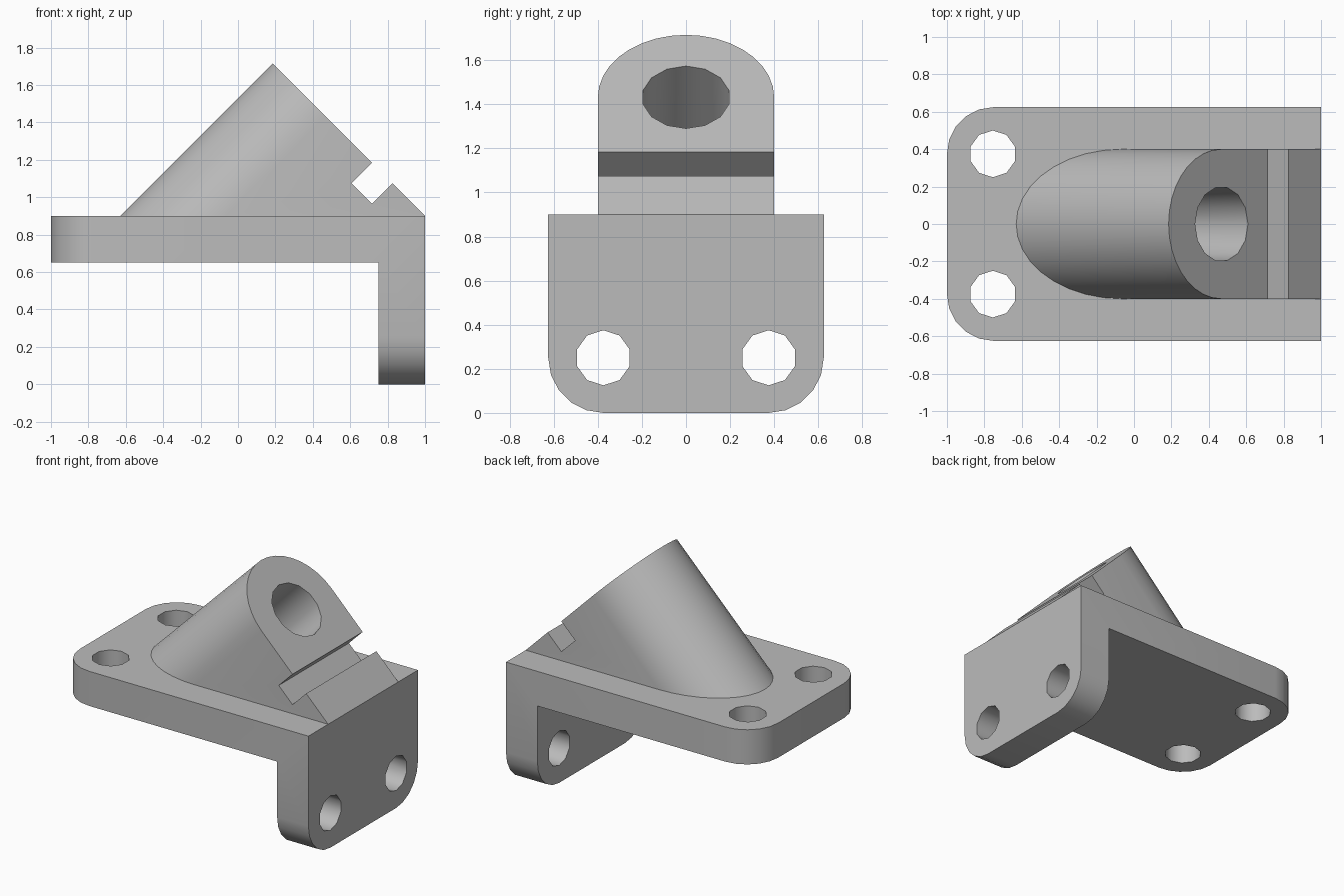
import bpy, bmesh, math
from mathutils import Vector, Matrix

cube = bpy.data.objects.get("Cube")
if cube:
    bpy.data.objects.remove(cube, do_unlink=True)

# One plain grey material
GREY = (0.5, 0.5, 0.5, 1.0)
grey = bpy.data.materials.new("light_grey")
grey.use_nodes = True
grey.diffuse_color = GREY
grey.node_tree.nodes["Principled BSDF"].inputs["Base Color"].default_value = GREY


def new_object(name, bm):
    bmesh.ops.recalc_face_normals(bm, faces=bm.faces)
    mesh = bpy.data.meshes.new(name)
    bm.to_mesh(mesh)
    bm.free()
    mesh.materials.append(grey)
    obj = bpy.data.objects.new(name, mesh)
    bpy.context.collection.objects.link(obj)
    return obj


def extrude_profile(points, direction):
    """Prism made by sweeping a flat outline along a vector."""
    bm = bmesh.new()
    face = bm.faces.new([bm.verts.new(p) for p in points])
    ext = bmesh.ops.extrude_face_region(bm, geom=[face])
    verts = [v for v in ext["geom"] if isinstance(v, bmesh.types.BMVert)]
    bmesh.ops.translate(bm, verts=verts, vec=Vector(direction))
    return bm


def drill(target, center, axis, radius, depth, sides):
    """Cut a round hole centred on the given point."""
    bm = bmesh.new()
    bmesh.ops.create_cone(bm, cap_ends=True, segments=sides, radius1=radius,
                          radius2=radius, depth=depth)
    turn = Vector(axis).to_track_quat('Z', 'Y').to_matrix().to_4x4()
    bm.transform(Matrix.Translation(center) @ turn)
    cutter = new_object("hole_cutter", bm)
    cutter.hide_render = True
    mod = target.modifiers.new("hole", 'BOOLEAN')
    mod.operation = 'DIFFERENCE'
    mod.solver = 'EXACT'
    mod.object = cutter
    bpy.context.view_layer.objects.active = target
    bpy.ops.object.modifier_apply(modifier=mod.name)
    bpy.data.objects.remove(cutter, do_unlink=True)


def smooth(obj):
    bpy.ops.object.select_all(action='DESELECT')
    obj.select_set(True)
    bpy.context.view_layer.objects.active = obj
    bpy.ops.object.shade_smooth_by_angle(angle=math.radians(40))


# Angle bracket: L outline swept across the width
W, TOP = 0.625, 0.9
outline = [(-1, 0.65), (0.75, 0.65), (0.75, 0), (1, 0), (1, TOP), (-1, TOP)]
bm = extrude_profile([(x, -W, z) for x, z in outline], (0, 2 * W, 0))

# Rounded outer corners on the plate end and the leg foot
corners = []
for e in bm.edges:
    a, b = (v.co for v in e.verts)
    plate_corner = abs(a.x + 1) < 1e-4 and abs(b.x + 1) < 1e-4 and abs(a.z - b.z) > 0.1
    foot_corner = abs(a.z) < 1e-4 and abs(b.z) < 1e-4 and abs(a.x - b.x) > 0.1
    if plate_corner or foot_corner:
        corners.append(e)
bmesh.ops.bevel(bm, geom=corners, offset=0.25, segments=5, profile=0.5,
                affect='EDGES')
bracket = new_object("angle_bracket", bm)

# Mounting holes: two in the plate, two in the leg
for side in (-1, 1):
    drill(bracket, (-0.755, side * 0.375, 0.775), (0, 0, 1), 0.125, 0.6, 10)
    drill(bracket, (0.875, side * 0.375, 0.25), (1, 0, 0), 0.125, 0.6, 10)
smooth(bracket)

# Slanted boss: round-topped outline on the 45 degree face, swept down-left
R, STEPS = 0.4, 18
apex = Vector((0.185, 0, 1.715))
down = Vector((1, 0, -1)).normalized()
axis = Vector((1, 0, 1)).normalized()
across = Vector((0, 1, 0))
center = apex + down * R
arc = [center - down * R * math.sin(t) + across * R * math.cos(t)
       for t in (math.pi * i / STEPS for i in range(STEPS + 1))]
foot = [center + down * 1.2 + across * y for y in (-R, R)]
bm = extrude_profile(arc + foot, axis * -1.8)
boss = new_object("slanted_boss", bm)

# Bore, square to the slanted face
drill(boss, center - axis * 0.5, axis, 0.2, 1.6, 14)

# Cross slot in the slanted face
s0, s1, deep = 0.75, 0.905, 0.155
slot = [apex + down * s + axis * h - across * 0.6
        for s, h in ((s0, 0.1), (s1, 0.1), (s1, -deep), (s0, -deep))]
slot_cutter = new_object("slot_cutter", extrude_profile(slot, across * 1.2))
slot_cutter.hide_render = True
mod = boss.modifiers.new("slot", 'BOOLEAN')
mod.operation = 'DIFFERENCE'
mod.solver = 'EXACT'
mod.object = slot_cutter
bpy.context.view_layer.objects.active = boss
bpy.ops.object.modifier_apply(modifier=mod.name)
bpy.data.objects.remove(slot_cutter, do_unlink=True)

# Trim the boss flush with the plate top, which forms the bore floor
bm = bmesh.new()
bm.from_mesh(boss.data)
bmesh.ops.bisect_plane(bm, geom=bm.verts[:] + bm.edges[:] + bm.faces[:],
                       plane_co=(0, 0, TOP), plane_no=(0, 0, 1),
                       clear_inner=True)
bm.to_mesh(boss.data)
bm.free()
smooth(boss)
